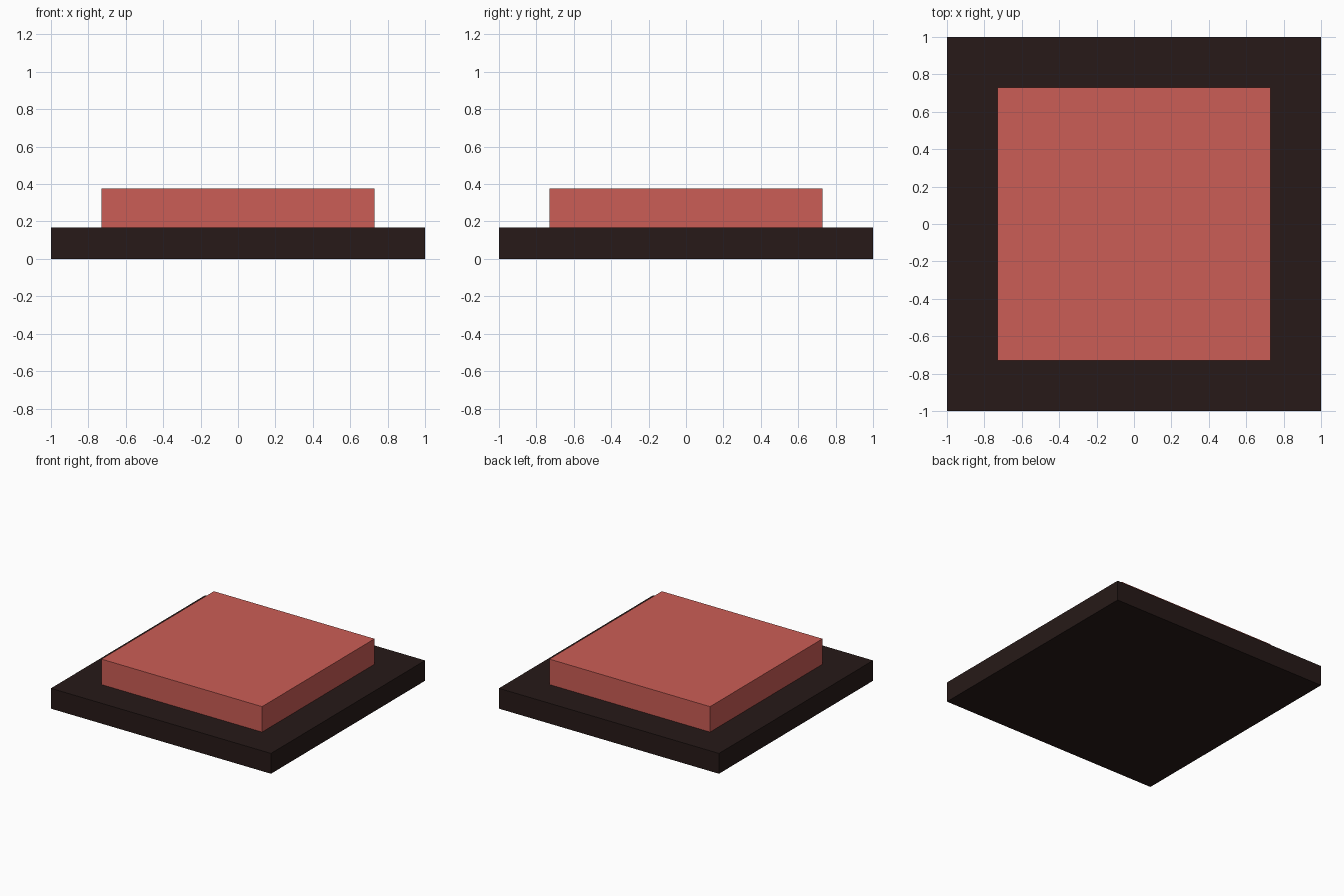
import bpy

if "Cube" in bpy.data.objects:
    bpy.data.objects.remove(bpy.data.objects["Cube"])


def material(name, rgb):
    mat = bpy.data.materials.new(name)
    mat.diffuse_color = (*rgb, 1.0)
    mat.use_nodes = True
    mat.node_tree.nodes["Principled BSDF"].inputs["Base Color"].default_value = mat.diffuse_color
    return mat


def slab(name, width, z0, z1, mat):
    bpy.ops.mesh.primitive_cube_add(size=1, location=(0, 0, (z0 + z1) / 2))
    obj = bpy.context.object
    obj.name = name
    obj.scale = (width, width, z1 - z0)
    bpy.ops.object.transform_apply(location=False, rotation=False, scale=True)
    obj.data.materials.append(mat)
    return obj


BASE_TOP = 0.167
BUTTON_TOP = 0.376

# Dark square base plate
slab("base_plate", 2.0, 0.0, BASE_TOP, material("dark_brown", (0.02, 0.01, 0.009)))

# Raised red square button
slab("button", 1.46, BASE_TOP, BUTTON_TOP, material("soft_red", (0.6, 0.11, 0.092)))
